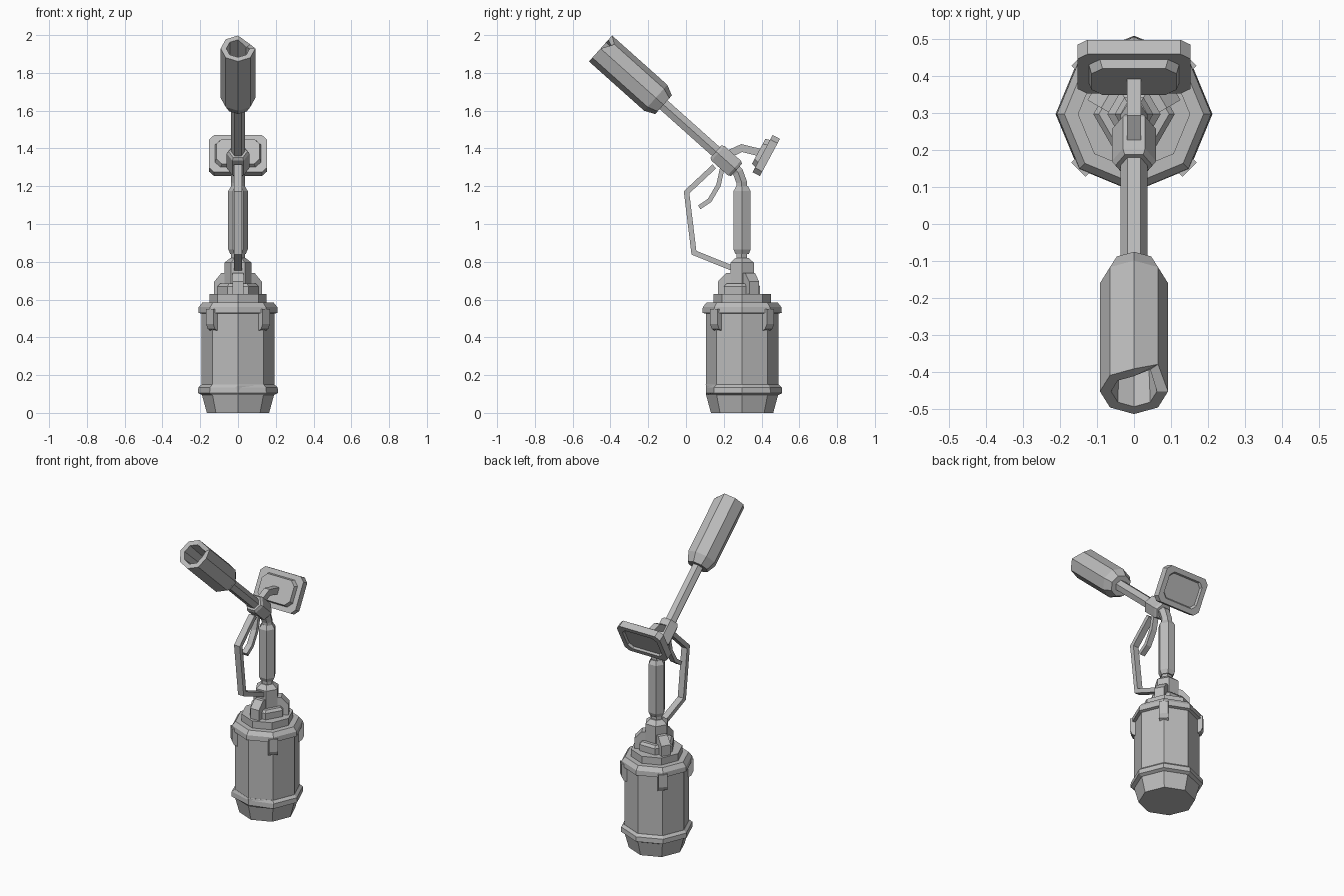
import bpy, bmesh, math
from mathutils import Matrix, Vector

cube = bpy.data.objects.get("Cube")
if cube:
    bpy.data.objects.remove(cube, do_unlink=True)

grey = bpy.data.materials.new("plain grey")
grey.use_nodes = True
colour = (0.5, 0.5, 0.5, 1)
grey.diffuse_color = colour
grey.node_tree.nodes["Principled BSDF"].inputs["Base Color"].default_value = colour

TANK_Y = 0.297
UPRIGHT = Matrix.Translation((0, TANK_Y, 0))


def finish(name, bm, matrix=Matrix()):
    bmesh.ops.recalc_face_normals(bm, faces=bm.faces)
    mesh = bpy.data.meshes.new(name)
    bm.transform(matrix)
    bm.to_mesh(mesh)
    bm.free()
    mesh.materials.append(grey)
    obj = bpy.data.objects.new(name, mesh)
    bpy.context.scene.collection.objects.link(obj)
    return obj


def loft(bm, rings):
    """Join rings of points with side faces and cap both ends."""
    loops = [[bm.verts.new(p) for p in ring] for ring in rings]
    for a, b in zip(loops, loops[1:]):
        for i in range(len(a)):
            j = (i + 1) % len(a)
            bm.faces.new((a[i], a[j], b[j], b[i]))
    bm.faces.new(loops[0][::-1])
    bm.faces.new(loops[-1])
    return loops


def polygon(r, z, sides):
    return [Vector((r * math.cos(math.tau * i / sides),
                    r * math.sin(math.tau * i / sides), z)) for i in range(sides)]


def lathe(name, profile, sides, matrix=UPRIGHT, edit=None):
    bm = bmesh.new()
    loops = loft(bm, [polygon(r, z, sides) for r, z in profile])
    if edit:
        edit(loops)
    return finish(name, bm, matrix)


def tube(name, path, half_x, half_t, sides=4):
    """Sweep a section along a path of (y, z) points in the middle plane."""
    pts = [Vector((0, y, z)) for y, z in path]
    phase = math.pi / 4 if sides == 4 else 0
    grow = math.sqrt(2) if sides == 4 else 1
    bm, rings = bmesh.new(), []
    for i, p in enumerate(pts):
        before = (p - pts[i - 1]).normalized() if i else None
        after = (pts[i + 1] - p).normalized() if i + 1 < len(pts) else None
        along = ((before or after) + (after or before)).normalized()
        side = Vector((0, -along.z, along.y)) / along.dot(after or before)
        rings.append([p + Vector((half_x * grow * math.cos(a), 0, 0))
                      + side * half_t * grow * math.sin(a)
                      for a in (phase + math.tau * k / sides for k in range(sides))])
    loft(bm, rings)
    return finish(name, bm)


def lug(name, profile, half_width, degrees):
    """Extrude a (radius, height) outline and turn it about the tank axis."""
    bm = bmesh.new()
    loft(bm, [[Vector((r, w, z)) for r, z in profile] for w in (-half_width, half_width)])
    return finish(name, bm, UPRIGHT @ Matrix.Rotation(math.radians(degrees), 4, 'Z'))


def chamfered(w, h, c, z):
    quarter = [(w, h - c), (w - c, h)]
    outline = (quarter + [(-x, y) for x, y in quarter[::-1]]
               + [(-x, -y) for x, y in quarter] + [(x, -y) for x, y in quarter[::-1]])
    return [Vector((x, y, z)) for x, y in outline]


def frame(origin, axis):
    """Matrix with local z on the axis and local x kept across the model."""
    z = Vector(axis).normalized()
    x = Vector((1, 0, 0))
    m = Matrix((x, z.cross(x), z)).transposed().to_4x4()
    return Matrix.Translation(origin) @ m


# Tank with its base, rims and lid
def dent(loops):
    for loop in loops[1:3]:
        loop[6].co.y += 0.02


lathe("tank_base", [(0.165, 0), (0.192, 0.1)], 8)
lathe("lower_rim", [(0.192, 0.095), (0.212, 0.105), (0.21, 0.135), (0.193, 0.15)], 8, edit=dent)
lathe("tank_body", [(0.192, 0.1), (0.192, 0.54)], 8)
lathe("upper_rim", [(0.192, 0.525), (0.21, 0.53), (0.208, 0.56), (0.188, 0.585)], 8)
lathe("tank_lid", [(0.152, 0.58), (0.152, 0.63)], 8)

# Clips around the rim and buttresses around the neck
for i in range(4):
    lug(f"rim_clip_{i + 1}", [(0.17, 0.43), (0.2, 0.445), (0.212, 0.47), (0.212, 0.55), (0.17, 0.55)],
        0.027, 45 + 90 * i)
for i in range(3):
    lug(f"neck_buttress_{i + 1}", [(0.04, 0.62), (0.128, 0.62), (0.128, 0.695), (0.085, 0.74), (0.04, 0.74)],
        0.03, 30 + 120 * i)

# Neck, grip and the bent pipe
lathe("neck_collar", [(0.11, 0.62), (0.11, 0.67), (0.095, 0.685)], 6)
lathe("neck", [(0.072, 0.67), (0.072, 0.795), (0.04, 0.82)], 6)
lathe("grip", [(0.04, 0.84), (0.052, 0.865), (0.052, 1.175), (0.036, 1.2)], 6)
tube("bent_pipe", [(0.295, 0.8), (0.295, 1.22), (0.275, 1.275), (0.21, 1.34)], 0.036, 0.032, 6)

# Joint block and barrel
aim = Vector((0, -0.746, 0.666))
joint = Vector((0, 0.213, 1.335))
block_frame = frame(joint, aim)
lathe("joint_block", [(0.05, -0.073), (0.06, -0.058), (0.06, 0.058), (0.05, 0.073)], 6, block_frame)
lathe("barrel", [(0.036, 0), (0.036, 0.5)], 6, block_frame)


# Hollow nozzle with a chipped rim
def chip(loops):
    corner = max(range(8), key=lambda i: loops[2][i].co.x * 0.9 + loops[2][i].co.y)
    for k in (2, 3):
        loops[k][corner].co.z -= 0.04


lathe("nozzle", [(0.066, 0.445), (0.092, 0.5), (0.092, 0.892), (0.062, 0.892), (0.055, 0.72)],
      8, block_frame, chip)

# Hose, trigger and plate arm
tube("hose", [(0.26, 0.76), (0.042, 0.848), (0.003, 1.168), (0.15, 1.305)], 0.02, 0.014)
tube("trigger", [(0.07, 1.088), (0.125, 1.125), (0.172, 1.205), (0.195, 1.31)], 0.018, 0.012)
tube("plate_arm", [(0.215, 1.365), (0.295, 1.402), (0.405, 1.375)], 0.019, 0.02)

# Rear plate with a raised front step and a sunken panel behind
plate_frame = frame((0, 0.425, 1.3625), (0, 0.88, -0.475))
bm = bmesh.new()
loft(bm, [chamfered(0.115, 0.075, 0.03, -0.046), chamfered(0.122, 0.082, 0.03, -0.022),
          chamfered(0.153, 0.112, 0.027, -0.022), chamfered(0.153, 0.112, 0.027, 0.022),
          chamfered(0.122, 0.082, 0.025, 0.022), chamfered(0.115, 0.075, 0.025, 0.01)])
finish("rear_plate", bm, plate_frame)
